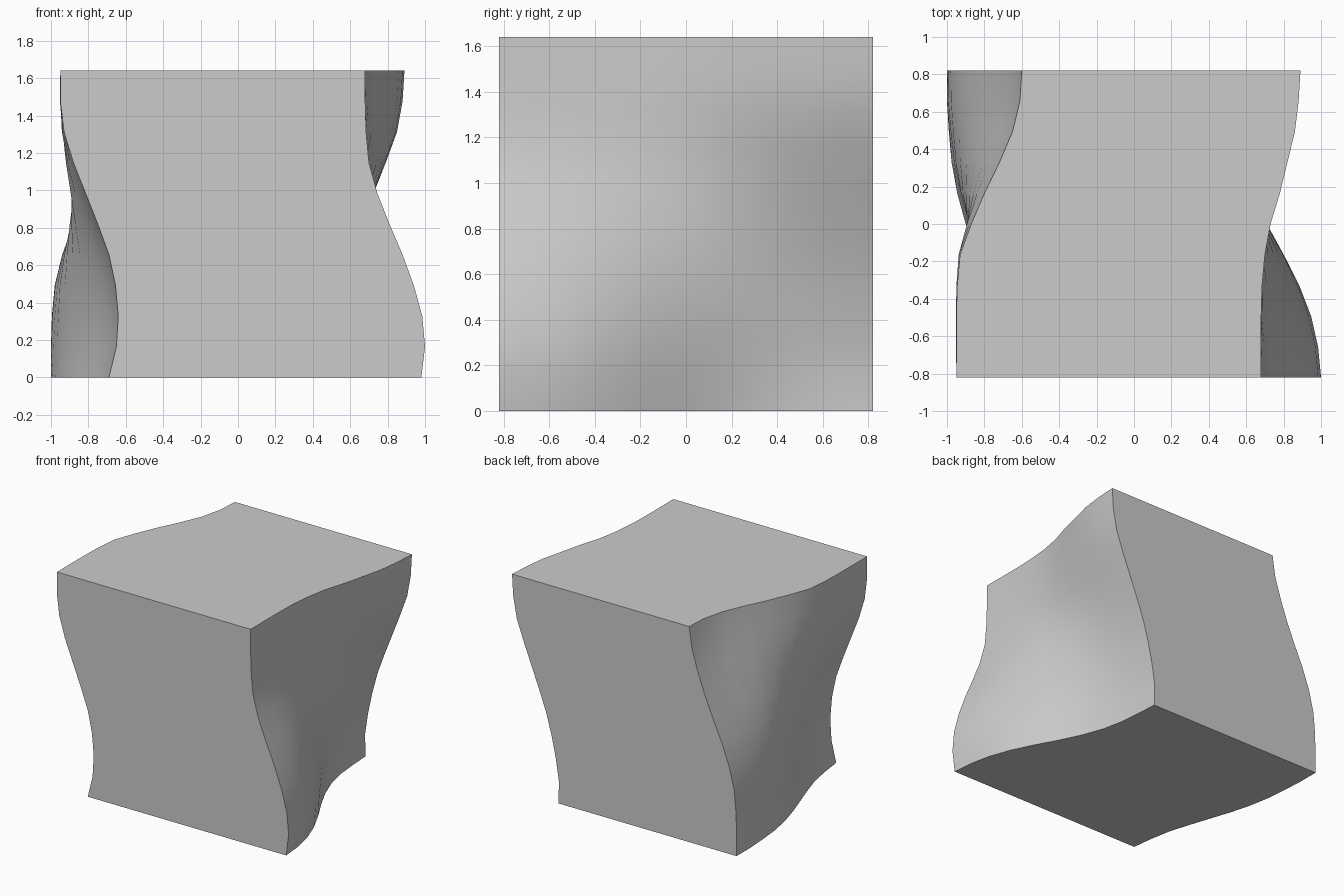
import bpy, bmesh

if "Cube" in bpy.data.objects:
    bpy.data.objects.remove(bpy.data.objects["Cube"])

N, H = 10, 0.82          # segments per side, half depth

# Edge profiles (x values): front/back run bottom to top, top/bottom run front to back
LEFT = dict(
    front=[-.69, -.65, -.64, -.655, -.69, -.75, -.815, -.88, -.93, -.95, -.95],
    back=[-1, -1, -.995, -.98, -.94, -.88, -.805, -.735, -.675, -.625, -.60],
    bottom=[-.69, -.71, -.74, -.79, -.845, -.90, -.945, -.975, -.99, -1, -1],
    top=[-.95, -.95, -.95, -.945, -.93, -.87, -.80, -.72, -.65, -.61, -.60])
RIGHT = dict(
    front=[.98, 1, .985, .94, .88, .81, .745, .70, .685, .68, .68],
    back=[.50, .495, .52, .555, .60, .66, .725, .79, .85, .88, .89],
    bottom=[.98, .965, .93, .87, .79, .70, .62, .56, .525, .51, .50],
    top=[.68, .68, .68, .685, .70, .73, .78, .82, .86, .88, .89])


def smooth(t):
    return t * t * (3 - 2 * t)


def mix(a, b, t):
    return a + (b - a) * t


def wavy_x(s, i, j):
    """Blend the four edge profiles into one curved side."""
    u, v = smooth(i / N), smooth(j / N)
    f, b, d, t = s["front"], s["back"], s["bottom"], s["top"]
    corners = mix(mix(f[0], b[0], u), mix(f[N], b[N], u), v)
    return mix(f[j], b[j], u) + mix(d[i], t[i], v) - corners


bm = bmesh.new()


# Wavy left and right sides
def side(s):
    g = [[bm.verts.new((wavy_x(s, i, j), -H + 2 * H * i / N, 2 * H * j / N))
          for j in range(N + 1)] for i in range(N + 1)]
    for i in range(N):
        for j in range(N):
            bm.faces.new((g[i][j], g[i + 1][j], g[i + 1][j + 1], g[i][j + 1]))
    return g


left, right = side(LEFT), side(RIGHT)

# Flat front, back, bottom and top strips joining the two sides
for k in range(N):
    for e in (0, N):
        bm.faces.new((left[e][k], right[e][k], right[e][k + 1], left[e][k + 1]))
        bm.faces.new((left[k][e], right[k][e], right[k + 1][e], left[k + 1][e]))
bmesh.ops.recalc_face_normals(bm, faces=bm.faces)

mesh = bpy.data.meshes.new("wavy_block")
bm.to_mesh(mesh)
bm.free()
block = bpy.data.objects.new("wavy_block", mesh)
bpy.context.collection.objects.link(block)
bpy.context.view_layer.objects.active = block
block.select_set(True)
bpy.ops.object.shade_smooth_by_angle(angle=0.6)
